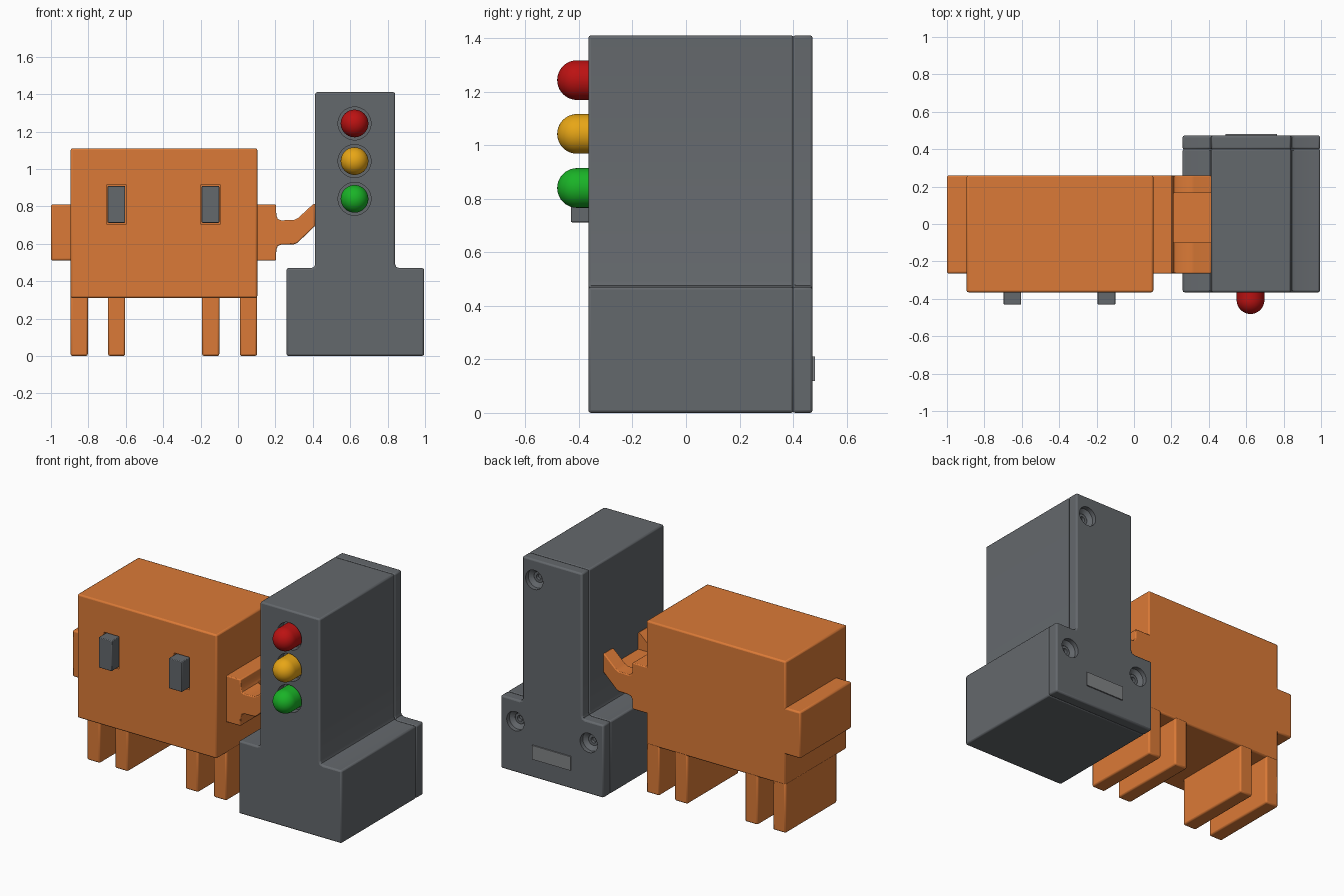
import bpy, bmesh, math
from mathutils import Matrix, Vector

if "Cube" in bpy.data.objects:
    bpy.data.objects.remove(bpy.data.objects["Cube"])


def material(name, rgb):
    m = bpy.data.materials.new(name)
    m.diffuse_color = (*rgb, 1)
    m.use_nodes = True
    m.node_tree.nodes["Principled BSDF"].inputs["Base Color"].default_value = m.diffuse_color
    return m


ORANGE = material("orange", (0.71, 0.195, 0.038))
GREY = material("dark_grey", (0.127, 0.138, 0.15))
LABEL = material("label_grey", (0.22, 0.23, 0.24))
RED = material("red", (0.5, 0.006, 0.006))
YELLOW = material("yellow", (0.8, 0.38, 0.008))
GREEN = material("green", (0.01, 0.45, 0.02))


def finish(name, bm, mat, bevel=0):
    bmesh.ops.recalc_face_normals(bm, faces=bm.faces)
    me = bpy.data.meshes.new(name)
    bm.to_mesh(me)
    bm.free()
    ob = bpy.data.objects.new(name, me)
    bpy.context.collection.objects.link(ob)
    if mat:
        me.materials.append(mat)
    if bevel:
        b = ob.modifiers.new("bevel", 'BEVEL')
        b.width = bevel
        b.segments = 2
        b.limit_method = 'ANGLE'
        b.angle_limit = math.radians(50)
    return ob


def prism(name, pts, y0, y1, mat, bevel=0.01):
    """Extrude an xz outline from y0 to y1."""
    bm = bmesh.new()
    f = bm.faces.new([bm.verts.new((x, y0, z)) for x, z in pts])
    ext = bmesh.ops.extrude_face_region(bm, geom=[f])["geom"]
    bmesh.ops.translate(bm, vec=(0, y1 - y0, 0),
                        verts=[v for v in ext if isinstance(v, bmesh.types.BMVert)])
    return finish(name, bm, mat, bevel)


def box(name, x0, x1, y0, y1, z0, z1, mat, bevel=0.01):
    return prism(name, [(x0, z0), (x1, z0), (x1, z1), (x0, z1)], y0, y1, mat, bevel)


def turned(name, x, z, rings, mat):
    """Revolve (radius, y) rings around a y-axis through x, z."""
    bm = bmesh.new()
    n = 40
    loops = []
    for r, y in rings:
        loops.append([bm.verts.new((x + r * math.cos(2 * math.pi * i / n), y,
                                    z + r * math.sin(2 * math.pi * i / n))) for i in range(n)])
    for a, b in zip(loops, loops[1:]):
        for i in range(n):
            bm.faces.new((a[i], a[(i + 1) % n], b[(i + 1) % n], b[i]))
    bm.faces.new(loops[0])
    bm.faces.new(loops[-1])
    return finish(name, bm, mat)


def cut(target, cutter):
    cutter.hide_render = True
    cutter.hide_set(True)
    m = target.modifiers.new("cut", 'BOOLEAN')
    m.object = cutter
    m.operation = 'DIFFERENCE'
    m.solver = 'EXACT'


# Animal body, legs and left arm
BACK, FRONT, INNER = 0.26, -0.365, -0.265
body = box("body", -0.895, 0.103, FRONT, BACK, 0.31, 1.11, ORANGE)
for i, x in enumerate((-0.895, -0.695, -0.192, 0.01)):
    box(f"leg_{i + 1}", x, x + 0.092, INNER, BACK, 0, 0.325, ORANGE)
box("left_arm", -1.0, -0.87, INNER, BACK, 0.51, 0.81, ORANGE)

# Right arm with upturned hand and a slot across the middle
arm = [(0.08, 0.51), (0.203, 0.51), (0.205, 0.57), (0.213, 0.588), (0.23, 0.595),
       (0.30, 0.597), (0.318, 0.605), (0.412, 0.695), (0.412, 0.815), (0.40, 0.81),
       (0.322, 0.738), (0.30, 0.727), (0.23, 0.725), (0.213, 0.732), (0.205, 0.75),
       (0.203, 0.81), (0.08, 0.81)]
right_arm = prism("right_arm", arm, INNER, BACK, ORANGE, 0.006)
cut(right_arm, box("slot_cutter", 0.21, 0.45, -0.1, 0.165, 0.705, 0.95, None, 0))

# Eyes sitting in slots
for i, x in enumerate((-0.65, -0.147)):
    cut(body, box(f"eye_cutter_{i + 1}", x - 0.054, x + 0.054, -0.45, -0.32,
                  0.705, 0.915, None, 0))
    box(f"eye_{i + 1}", x - 0.047, x + 0.047, -0.43, -0.31, 0.712, 0.908, GREY, 0.004)

# Signal housing and its rear cover
outline = [(0.26, 0), (0.995, 0), (0.995, 0.47), (0.862, 0.47), (0.846, 0.476),
           (0.84, 0.492), (0.84, 1.41), (0.413, 1.41), (0.413, 0.492),
           (0.407, 0.476), (0.391, 0.47), (0.26, 0.47)]
housing = prism("signal_housing", outline, FRONT, 0.402, GREY)
cover = prism("rear_cover", outline, 0.398, 0.473, GREY)

# Lamps in round openings
for name, z, mat in (("red", 1.243, RED), ("yellow", 1.042, YELLOW), ("green", 0.84, GREEN)):
    cut(housing, turned(f"{name}_cutter", 0.623, z, [(0.088, -0.45), (0.088, -0.31)], None))
    r = 0.074
    rings = [(r, -0.30)]
    for k in range(16):
        a = math.radians(90 * k / 16)
        rings.append((r * math.cos(a), -0.407 - r * math.sin(a)))
    rings.append((0.002, -0.481))
    turned(f"{name}_lamp", 0.623, z, rings, mat)

# Countersunk screws in the cover
for i, (x, z) in enumerate(((0.89, 0.33), (0.365, 0.33), (0.755, 1.28))):
    cut(cover, turned(f"screw_cutter_{i + 1}", x, z,
                      [(0.035, 0.38), (0.035, 0.425), (0.062, 0.445), (0.062, 0.52)], None))
    turned(f"screw_{i + 1}", x, z, [(0.034, 0.39), (0.034, 0.425), (0.018, 0.425),
                                    (0.018, 0.405)], GREY)

# Rear plate
box("rear_plate", 0.49, 0.765, 0.46, 0.481, 0.12, 0.21, LABEL, 0)

# Smooth rounded surfaces, keep edges sharp
for ob in bpy.context.scene.objects:
    ob.select_set(not ob.hide_get())
    if not ob.hide_get():
        bpy.context.view_layer.objects.active = ob
bpy.ops.object.shade_smooth_by_angle(angle=math.radians(30))
